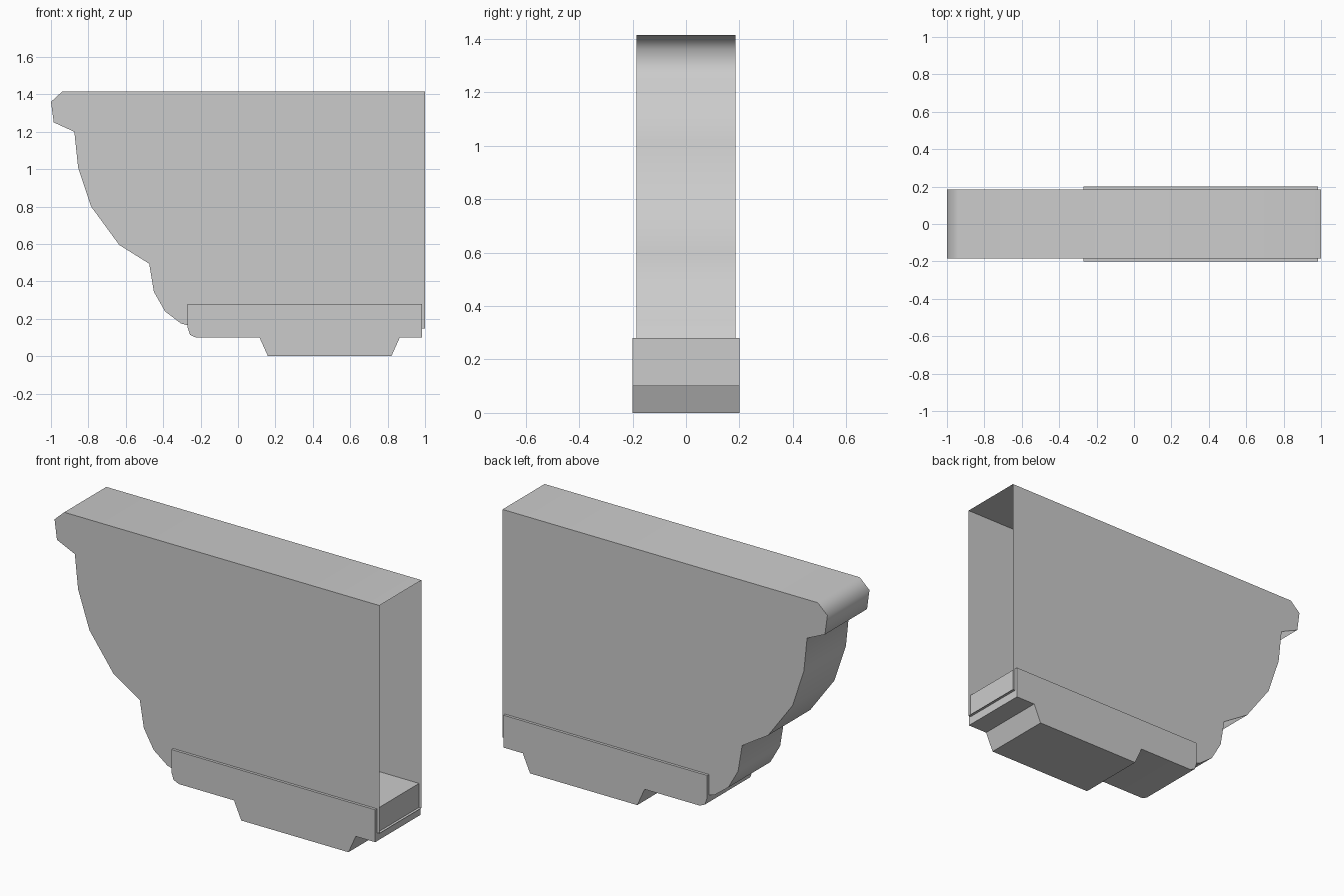
import bpy
import bmesh
import math

cube = bpy.data.objects.get("Cube")
if cube:
    bpy.data.objects.remove(cube)

grey = bpy.data.materials.new("plain grey")
grey.use_nodes = True
colour = (0.6, 0.6, 0.6, 1)
grey.diffuse_color = colour
grey.node_tree.nodes["Principled BSDF"].inputs["Base Color"].default_value = colour


def extrude_profile(name, profile, half_depth, open_right, smooth_angle):
    """Extrude an x-z outline along y; its closing edge may stay open."""
    bm = bmesh.new()
    front = [bm.verts.new((x, -half_depth, z)) for x, z in profile]
    back = [bm.verts.new((x, half_depth, z)) for x, z in profile]
    bm.faces.new(front)
    bm.faces.new(back[::-1])
    count = len(profile)
    for i in range(count - 1 if open_right else count):
        j = (i + 1) % count
        bm.faces.new((front[j], front[i], back[i], back[j]))
    bmesh.ops.recalc_face_normals(bm, faces=bm.faces)
    # The front panel must look outwards
    bm.faces.ensure_lookup_table()
    bm.normal_update()
    if bm.faces[0].normal.y > 0:
        bmesh.ops.reverse_faces(bm, faces=bm.faces)
    mesh = bpy.data.meshes.new(name)
    bm.to_mesh(mesh)
    bm.free()
    mesh.materials.append(grey)
    obj = bpy.data.objects.new(name, mesh)
    bpy.context.collection.objects.link(obj)
    bpy.ops.object.select_all(action='DESELECT')
    obj.select_set(True)
    bpy.context.view_layer.objects.active = obj
    bpy.ops.object.shade_smooth_by_angle(angle=math.radians(smooth_angle))
    return obj


# Hollow moulded shell, open at the +x end
shell_profile = [
    (1.0, 1.415), (-0.94, 1.415), (-1.0, 1.36), (-0.985, 1.25),
    (-0.875, 1.20), (-0.855, 1.01), (-0.785, 0.80), (-0.635, 0.595),
    (-0.475, 0.495), (-0.45, 0.345), (-0.39, 0.24), (-0.305, 0.175),
    (-0.20, 0.147), (1.0, 0.147),
]
extrude_profile("moulded_shell", shell_profile, 0.185, True, 75)

# Solid base sleeve with a tapered foot
base_profile = [
    (0.985, 0.28), (-0.27, 0.28), (-0.27, 0.155), (-0.257, 0.115),
    (-0.225, 0.10), (0.115, 0.10), (0.16, 0.0), (0.82, 0.0),
    (0.865, 0.10), (0.985, 0.10),
]
extrude_profile("base_sleeve", base_profile, 0.20, False, 30)
